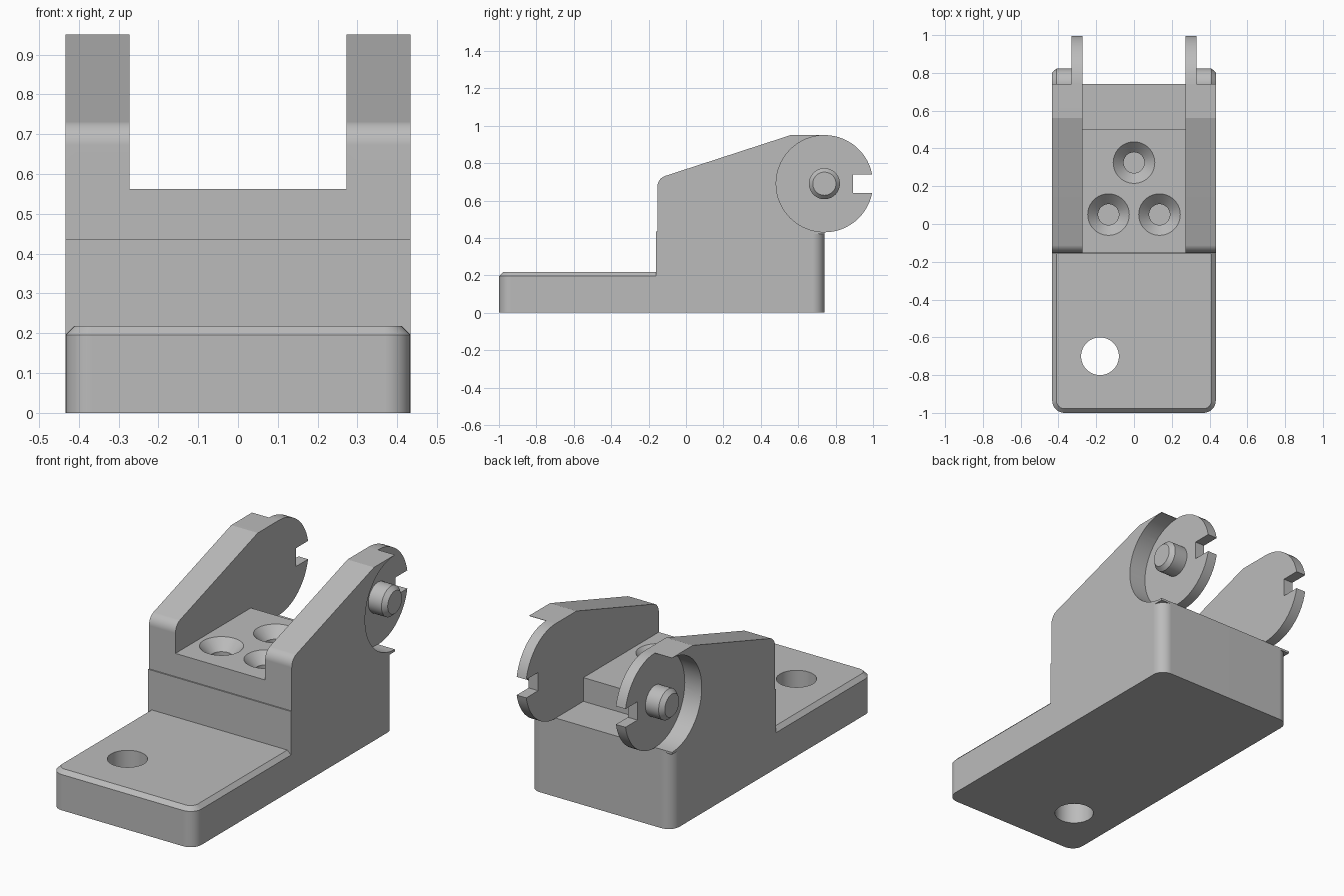
import bpy
import bmesh
from math import cos, sin, tau, radians
from mathutils import Matrix

old = bpy.data.objects.get("Cube")
if old:
    bpy.data.objects.remove(old, do_unlink=True)

grey = bpy.data.materials.new("plain grey")
grey.use_nodes = True
grey.diffuse_color = (0.5, 0.5, 0.5, 1)
grey.node_tree.nodes["Principled BSDF"].inputs["Base Color"].default_value = (0.5, 0.5, 0.5, 1)

HALF = 0.433        # half width of the body
INNER = 0.272       # inner face of the side walls
DISC = 0.33         # outer face of the hinge discs
HINGE = (0.74, 0.69)  # y and z of the hinge axis


def finish(name, bm):
    bmesh.ops.recalc_face_normals(bm, faces=bm.faces)
    mesh = bpy.data.meshes.new(name)
    bm.to_mesh(mesh)
    bm.free()
    mesh.materials.append(grey)
    obj = bpy.data.objects.new(name, mesh)
    bpy.context.collection.objects.link(obj)
    return obj


def box_mesh(lo, hi):
    bm = bmesh.new()
    bmesh.ops.create_cube(bm, size=1)
    for v in bm.verts:
        v.co = [a if c < 0 else b for a, b, c in zip(lo, hi, v.co)]
    return bm


def box(name, lo, hi):
    return finish(name, box_mesh(lo, hi))


def rounded_block(name, lo, hi, round_y, chamfer=0):
    """Box with the two vertical edges at round_y rounded and an optional top chamfer."""
    bm = box_mesh(lo, hi)
    upright = [e for e in bm.edges
               if all(abs(v.co.y - round_y) < 1e-4 for v in e.verts)
               and abs(e.verts[0].co.z - e.verts[1].co.z) > 0.01]
    bmesh.ops.bevel(bm, geom=upright, offset=0.065, segments=8, profile=0.5, affect='EDGES')
    if chamfer:
        rim = [e for e in bm.edges if all(abs(v.co.z - hi[2]) < 1e-4 for v in e.verts)]
        bmesh.ops.bevel(bm, geom=rim, offset=chamfer, segments=1, affect='EDGES')
    return finish(name, bm)


def prism(name, profile, half):
    """Side profile of (y, z) points extruded across x."""
    bm = bmesh.new()
    face = bm.faces.new([bm.verts.new((-half, y, z)) for y, z in profile])
    out = bmesh.ops.extrude_face_region(bm, geom=[face])
    for v in out["geom"]:
        if isinstance(v, bmesh.types.BMVert):
            v.co.x = half
    return finish(name, bm)


def lathe(name, profile, place, steps=64):
    """Capped solid turned from (radius, height) points."""
    bm = bmesh.new()
    rings = [[bm.verts.new((r * cos(tau * i / steps), r * sin(tau * i / steps), h))
              for i in range(steps)] for r, h in profile]
    for a, b in zip(rings, rings[1:]):
        for i in range(steps):
            j = (i + 1) % steps
            bm.faces.new((a[i], a[j], b[j], b[i]))
    bm.faces.new(rings[0])
    bm.faces.new(rings[-1])
    bmesh.ops.transform(bm, matrix=place, verts=bm.verts)
    return finish(name, bm)


def combine(target, other, operation):
    mod = target.modifiers.new(operation, 'BOOLEAN')
    mod.operation = operation
    mod.solver = 'EXACT'
    mod.object = other
    bpy.context.view_layer.objects.active = target
    bpy.ops.object.modifier_apply(modifier=mod.name)
    bpy.data.objects.remove(other, do_unlink=True)


# Upper body: sloped cheeks with a rounded front shoulder
shoulder = [(-0.095 - 0.058 * cos(a), 0.672 + 0.062 * sin(a))
            for a in (radians(9 * i) for i in range(9))]
bracket = prism("hinge_bracket", [(0.74, 0.42), (-0.153, 0.42)] + shoulder
                + [(0.56, 0.95), (0.74, 0.95)], HALF)

# Lower body and front mounting foot
combine(bracket, rounded_block("lower_body", (-HALF, -0.16, 0), (HALF, 0.74, 0.435), 0.74), 'UNION')
combine(bracket, rounded_block("front_foot", (-HALF, -1, 0), (HALF, -0.05, 0.218), -1, 0.022), 'UNION')

# Channel between the cheeks, with a lower shelf at the back
combine(bracket, box("channel", (-INNER, -0.5, 0.562), (INNER, 1.2, 1.2)), 'DIFFERENCE')
combine(bracket, box("rear_shelf", (-INNER, 0.5, 0.432), (INNER, 1.2, 0.8)), 'DIFFERENCE')

# Countersunk screw holes and the through hole in the foot
for x, y in ((0, 0.325), (-0.135, 0.05), (0.135, 0.05)):
    combine(bracket, lathe("screw_hole", [(0.055, 0.3), (0.055, 0.505), (0.11, 0.562), (0.11, 0.6)],
                           Matrix.Translation((x, y, 0)), 48), 'DIFFERENCE')
combine(bracket, lathe("foot_hole", [(0.1, -0.1), (0.1, 0.4)],
                       Matrix.Translation((-0.18, -0.7, 0)), 48), 'DIFFERENCE')

# Hinge on each side: round recess, slotted disc and chamfered pin
for side in (-1, 1):
    place = Matrix.Translation((0, *HINGE)) @ Matrix.Rotation(side * tau / 4, 4, 'Y')
    combine(bracket, lathe("recess", [(0.258, DISC), (0.258, 0.6)], place), 'DIFFERENCE')
    combine(bracket, lathe("hinge_disc", [(0.26, INNER), (0.26, DISC)], place), 'UNION')
    combine(bracket, lathe("hinge_pin", [(0.083, 0.3), (0.083, 0.41), (0.062, HALF)], place, 48), 'UNION')
combine(bracket, box("disc_slot", (-0.6, 0.892, 0.64), (0.6, 1.2, 0.74)), 'DIFFERENCE')

# Smooth rounds, crisp edges
bpy.ops.object.select_all(action='DESELECT')
bracket.select_set(True)
bpy.context.view_layer.objects.active = bracket
bpy.ops.object.shade_smooth_by_angle(angle=radians(15))
weighted = bracket.modifiers.new("even_normals", 'WEIGHTED_NORMAL')
weighted.keep_sharp = True
